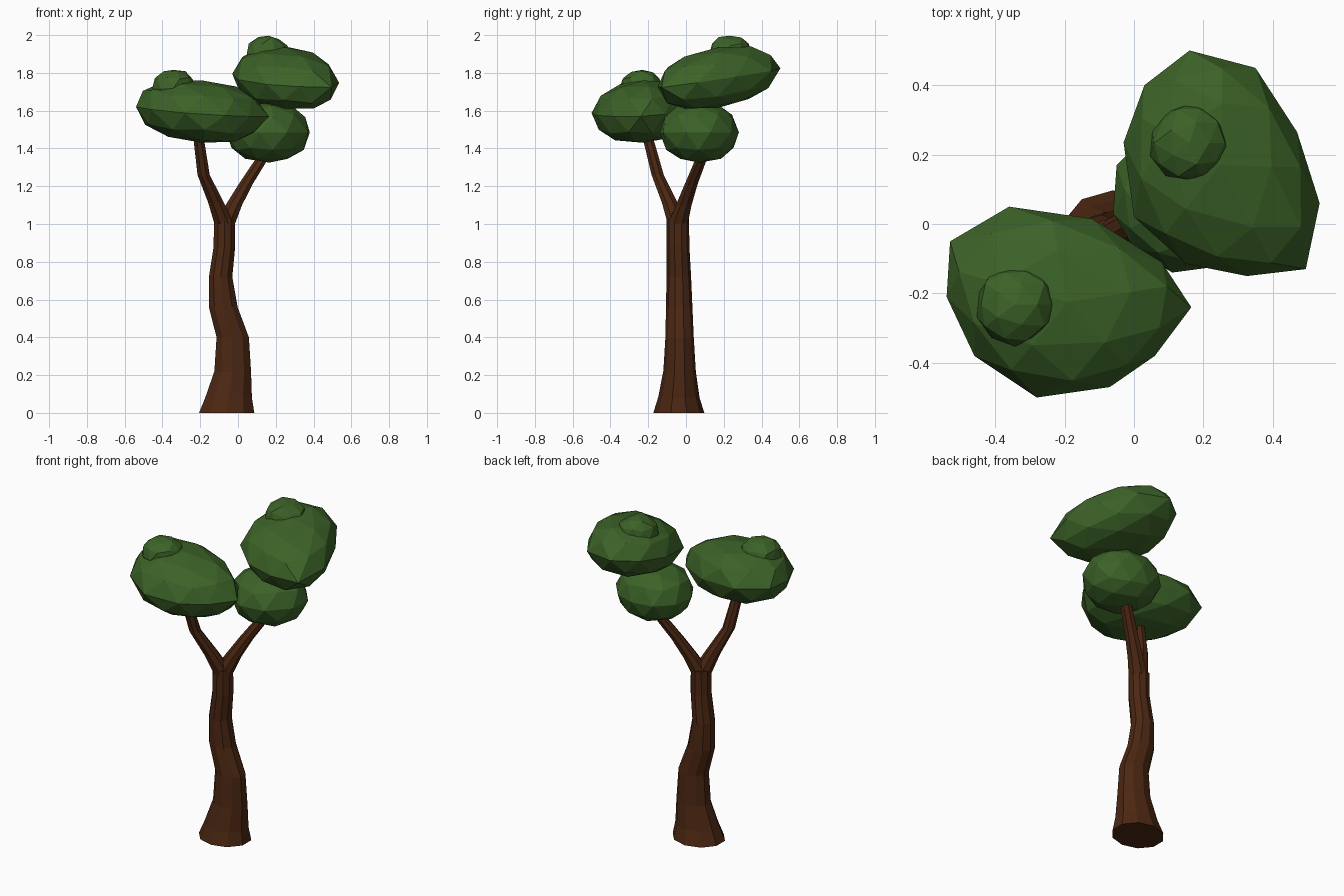
import bpy, bmesh, math, random
from mathutils import Vector

if "Cube" in bpy.data.objects:
    bpy.data.objects.remove(bpy.data.objects["Cube"])

random.seed(4)


def material(name, rgb):
    m = bpy.data.materials.new(name)
    m.diffuse_color = (*rgb, 1)
    m.use_nodes = True
    m.node_tree.nodes["Principled BSDF"].inputs["Base Color"].default_value = m.diffuse_color
    return m


BARK = material("brown bark", (0.07, 0.020, 0.006))
LEAF = material("green leaves", (0.045, 0.125, 0.021))


def finish(bm, name, mat):
    bmesh.ops.recalc_face_normals(bm, faces=bm.faces)
    mesh = bpy.data.meshes.new(name)
    bm.to_mesh(mesh)
    bm.free()
    mesh.materials.append(mat)
    ob = bpy.data.objects.new(name, mesh)
    bpy.context.collection.objects.link(ob)
    return ob


def tube(name, rings, sides):
    """Flat-faced limb through level rings (x, y, z, radius x, radius y)."""
    bm = bmesh.new()
    loops = []
    for x, y, z, rx, ry in rings:
        angles = [math.tau * (i + 0.5) / sides for i in range(sides)]
        loops.append([bm.verts.new((x + rx * math.cos(a), y + ry * math.sin(a), z)) for a in angles])
    for a, b in zip(loops, loops[1:]):
        for i in range(sides):
            j = (i + 1) % sides
            bm.faces.new((a[i], a[j], b[j], b[i]))
    bm.faces.new(loops[0][::-1])
    bm.faces.new(loops[-1])
    return finish(bm, name, BARK)


def leaf_mass(name, centre, half_height, outline, slope):
    """Icosphere whose ten-vertex equator is pulled to a plan outline, then sheared."""
    bm = bmesh.new()
    bmesh.ops.create_icosphere(bm, subdivisions=2, radius=1)
    cx, cy, cz = centre
    pts = [Vector((x - cx, y - cy)) for x, y in outline]
    n = len(pts)
    for v in bm.verts:
        d = v.co.normalized()
        rho = min(1, math.hypot(d.x, d.y)) ** 0.85
        u = ((math.degrees(math.atan2(d.y, d.x)) - 18) % 360) / 360 * n
        i = int(u) % n
        p = pts[i].lerp(pts[(i + 1) % n], u - int(u)) * rho
        h = math.copysign(abs(d.z) ** 0.85, d.z) * half_height
        v.co = (cx + p.x, cy + p.y, cz + h + slope[0] * p.x + slope[1] * p.y)
    return finish(bm, name, LEAF)


def leaf_tuft(name, centre, radius, height):
    """Small slightly irregular icosphere on top of a leaf mass."""
    bm = bmesh.new()
    bmesh.ops.create_icosphere(bm, subdivisions=2, radius=1)
    for v in bm.verts:
        k = random.uniform(0.92, 1.06)
        d = v.co.normalized() * k
        v.co = Vector(centre) + Vector((d.x * radius, d.y * radius, d.z * height))
    return finish(bm, name, LEAF)


# Wavy trunk with flared foot
tube("trunk", [
    (-0.06, -0.038, 0.00, 0.154, 0.135),
    (-0.05, -0.038, 0.08, 0.130, 0.110),
    (-0.028, -0.034, 0.22, 0.102, 0.086),
    (-0.028, -0.034, 0.40, 0.090, 0.075),
    (-0.078, -0.036, 0.56, 0.080, 0.070),
    (-0.092, -0.038, 0.72, 0.065, 0.065),
    (-0.072, -0.042, 0.88, 0.060, 0.060),
    (-0.071, -0.043, 1.03, 0.059, 0.059)], 10)

# Two forking branches
tube("left_branch", [
    (-0.073, -0.045, 1.00, 0.056, 0.056),
    (-0.115, -0.085, 1.11, 0.045, 0.045),
    (-0.182, -0.150, 1.26, 0.035, 0.035),
    (-0.208, -0.200, 1.45, 0.030, 0.030),
    (-0.212, -0.212, 1.52, 0.026, 0.026)], 8)
tube("right_branch", [
    (-0.068, -0.043, 1.00, 0.056, 0.056),
    (-0.022, -0.012, 1.10, 0.047, 0.045),
    (0.040, 0.027, 1.21, 0.040, 0.037),
    (0.117, 0.075, 1.33, 0.036, 0.033),
    (0.165, 0.100, 1.42, 0.032, 0.030)], 8)

# Large leaf masses
leaf_mass("left_leaves", (-0.19, -0.225, 1.595), 0.165, [
    (0.08, -0.11), (-0.12, 0.015), (-0.36, 0.05), (-0.53, -0.05), (-0.54, -0.21),
    (-0.46, -0.38), (-0.28, -0.50), (-0.07, -0.47), (0.06, -0.38), (0.165, -0.24)],
    (-0.07, 0.05))
leaf_mass("upper_right_leaves", (0.25, 0.17, 1.775), 0.16, [
    (0.47, 0.265), (0.35, 0.45), (0.16, 0.50), (0.03, 0.40), (-0.03, 0.235),
    (0.00, 0.02), (0.15, -0.115), (0.325, -0.15), (0.495, -0.13), (0.535, 0.06)],
    (-0.04, 0.14))
leaf_mass("lower_right_leaves", (0.165, 0.07, 1.485), 0.16, [
    (0.38, 0.13), (0.29, 0.24), (0.17, 0.28), (0.04, 0.26), (-0.05, 0.17),
    (-0.06, 0.03), (0.00, -0.07), (0.11, -0.14), (0.26, -0.12), (0.37, 0.00)],
    (0.0, 0.0))

# Small tufts on top
leaf_tuft("left_tuft", (-0.342, -0.232, 1.72), 0.116, 0.10)
leaf_tuft("right_tuft", (0.16, 0.233, 1.90), 0.116, 0.10)
